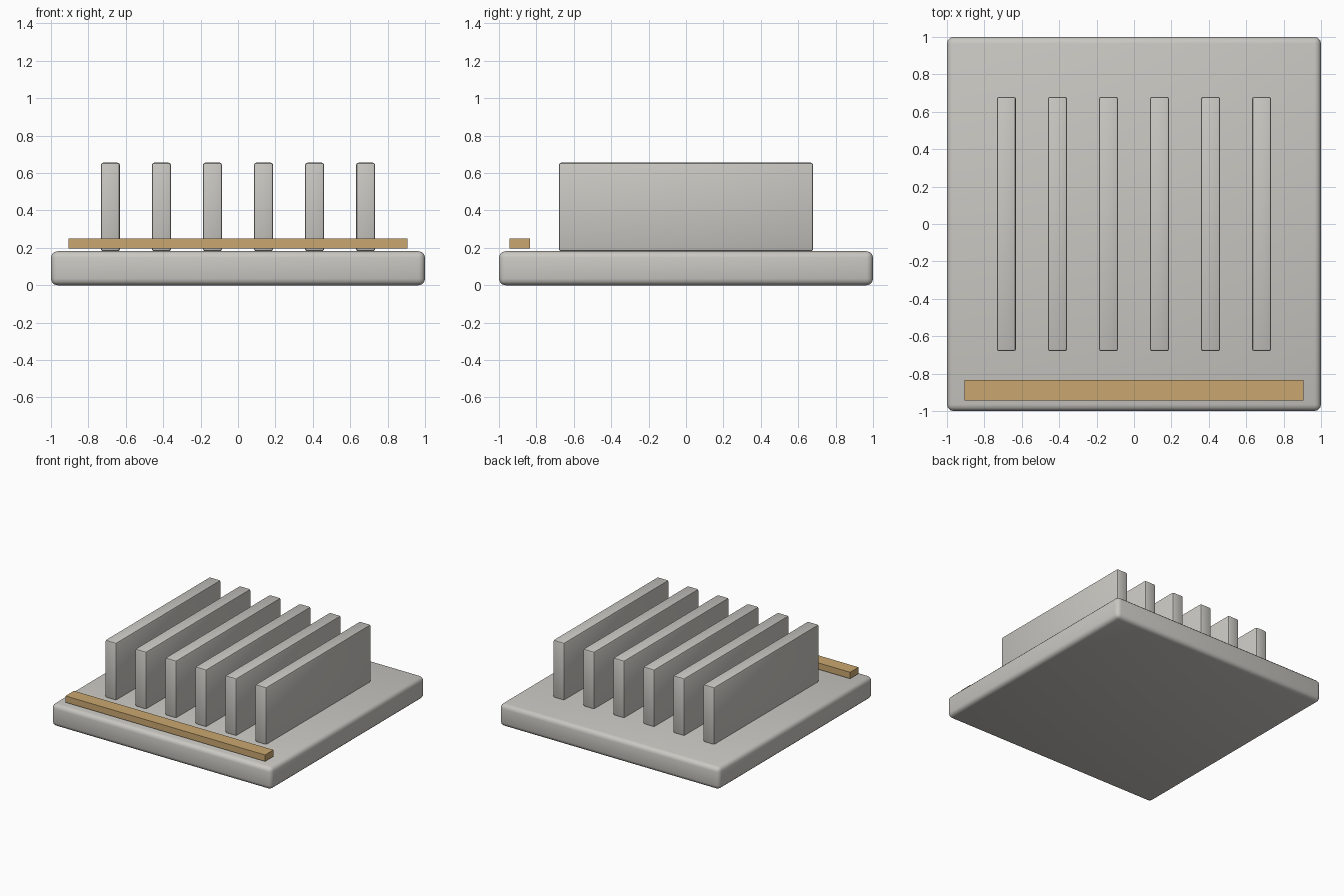
import bpy

if "Cube" in bpy.data.objects:
    bpy.data.objects.remove(bpy.data.objects["Cube"])


def material(name, rgb):
    m = bpy.data.materials.new(name)
    m.diffuse_color = (*rgb, 1.0)
    m.use_nodes = True
    m.node_tree.nodes["Principled BSDF"].inputs["Base Color"].default_value = m.diffuse_color
    return m


METAL = material("light grey metal", (0.59, 0.575, 0.54))
TAN = material("tan strip", (0.59, 0.39, 0.16))


def box(name, lo, hi, mat, bevel=0.0, segments=2):
    """Box between two corners, with optional rounded edges."""
    centre = [(a + b) / 2 for a, b in zip(lo, hi)]
    bpy.ops.mesh.primitive_cube_add(size=1, location=centre)
    ob = bpy.context.object
    ob.name = name
    ob.scale = [b - a for a, b in zip(lo, hi)]
    bpy.ops.object.transform_apply(location=False, rotation=False, scale=True)
    ob.data.materials.append(mat)
    if bevel:
        mod = ob.modifiers.new("rounded edges", "BEVEL")
        mod.width = bevel
        mod.segments = segments
        bpy.ops.object.modifier_apply(modifier=mod.name)
        bpy.ops.object.shade_smooth_by_angle(angle=0.6)
    return ob


# Base plate
TOP = 0.182
box("base_plate", (-1, -1, 0), (1, 1, TOP), METAL, 0.035, 3)

# Row of upright cooling fins
for i in range(6):
    x = (i - 2.5) * 0.273
    box(f"fin_{i + 1}", (x - 0.051, -0.68, TOP), (x + 0.051, 0.68, 0.655),
        METAL, 0.012, 2)

# Tan strip hovering just over the front edge
box("front_strip", (-0.907, -0.944, 0.196), (0.907, -0.835, 0.249), TAN)
